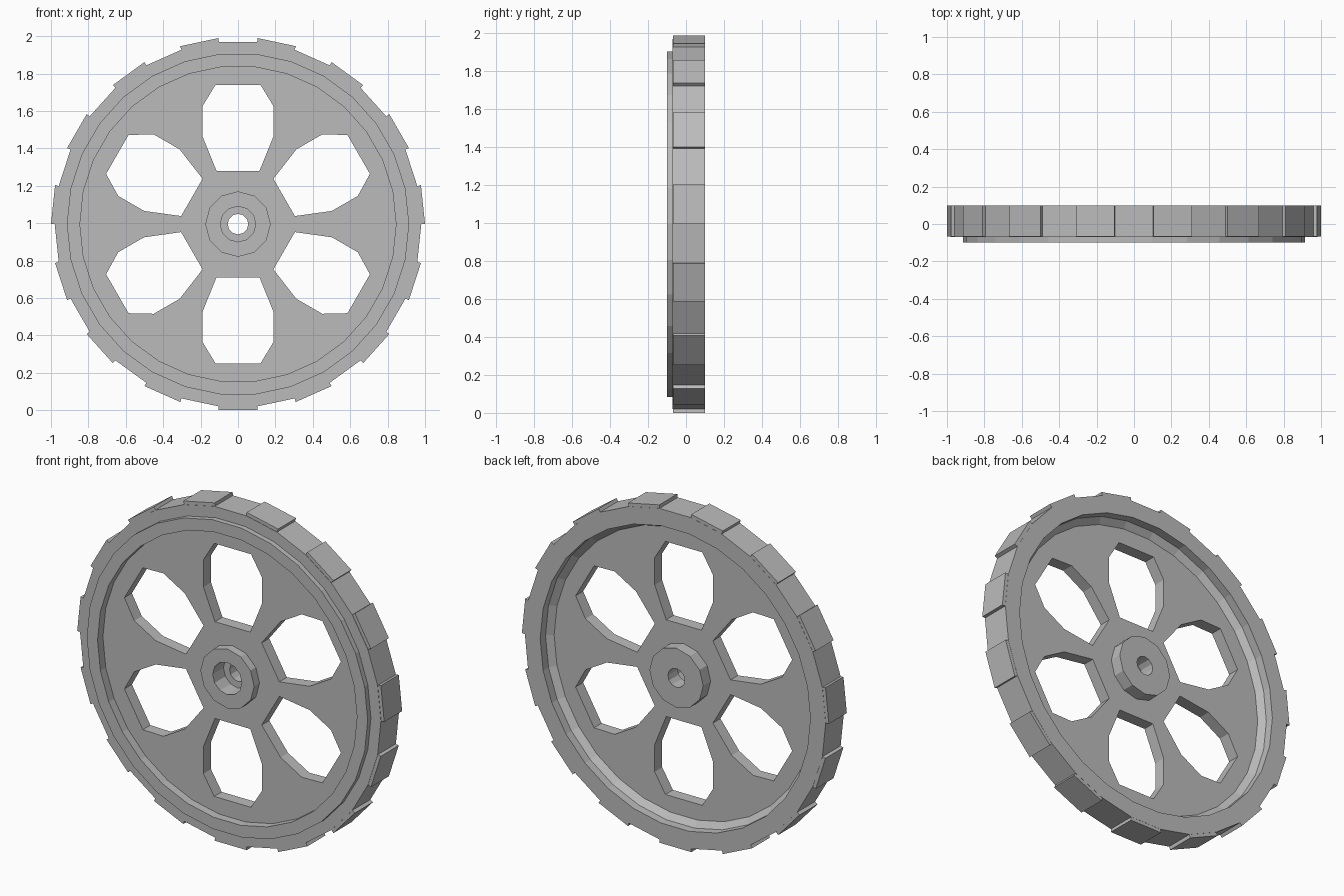
import bpy, bmesh
from math import sin, cos, pi, radians

if "Cube" in bpy.data.objects:
    bpy.data.objects.remove(bpy.data.objects["Cube"], do_unlink=True)

CENTRE = 0.995

grey = bpy.data.materials.new("wheel_grey")
grey.use_nodes = True
colour = (0.5, 0.5, 0.5, 1)
grey.diffuse_color = colour
grey.node_tree.nodes["Principled BSDF"].inputs["Base Color"].default_value = colour


def polar(r, a):
    """Point on the wheel face, angle measured from the top."""
    return r * sin(a), r * cos(a)


def finish(name, bm):
    bmesh.ops.recalc_face_normals(bm, faces=bm.faces)
    mesh = bpy.data.meshes.new(name)
    bm.to_mesh(mesh)
    bm.free()
    mesh.materials.append(grey)
    obj = bpy.data.objects.new(name, mesh)
    obj.location.z = CENTRE
    bpy.context.collection.objects.link(obj)
    return obj


def lathe(name, profile, sides, phase=0.0):
    """Turn a closed (radius, y) profile around the axle."""
    bm = bmesh.new()
    rings = []
    for i in range(sides):
        a = phase + 2 * pi * i / sides
        rings.append([bm.verts.new((r * sin(a), y, r * cos(a))) for r, y in profile])
    n = len(profile)
    for i in range(sides):
        p, q = rings[i], rings[(i + 1) % sides]
        for j in range(n):
            k = (j + 1) % n
            bm.faces.new((p[j], p[k], q[k], q[j]))
    return finish(name, bm)


# Rim with raised front lip and stepped back recess
lathe("rim", [(0.98, -0.07), (0.915, -0.07), (0.915, -0.1), (0.845, -0.1),
              (0.845, 0.02), (0.88, 0.05), (0.88, 0.1), (0.98, 0.1)], 30, radians(6))

# Hub with a wide front bore and narrow axle hole
lathe("hub", [(0.095, -0.1), (0.175, -0.1), (0.175, 0.09),
              (0.055, 0.09), (0.055, 0.0), (0.095, 0.0)], 12)

# Spoked disc: filled outline with six cutouts
half = [(0.115, 0.285), (0.19, 0.47), (0.19, 0.63), (0.12, 0.745)]
cutout = half + [(-x, z) for x, z in reversed(half)]
outlines = [[polar(r, 2 * pi * i / n) for i in range(n)] for r, n in ((0.855, 30), (0.14, 12))]
for i in range(6):
    c, s = cos(i * pi / 3), sin(i * pi / 3)
    outlines.append([(x * c + z * s, z * c - x * s) for x, z in cutout])

curve = bpy.data.curves.new("disc_outline", "CURVE")
curve.dimensions = "2D"
curve.fill_mode = "BOTH"
curve.extrude = 0.035
for pts in outlines:
    spline = curve.splines.new("POLY")
    spline.points.add(len(pts) - 1)
    for p, (x, z) in zip(spline.points, pts):
        p.co = (x, z, 0, 1)
    spline.use_cyclic_u = True
outline = bpy.data.objects.new("disc_outline", curve)
bpy.context.collection.objects.link(outline)
bpy.context.view_layer.update()
bm = bmesh.new()
flat = bpy.data.meshes.new_from_object(outline.evaluated_get(bpy.context.evaluated_depsgraph_get()))
bm.from_mesh(flat)
bpy.data.objects.remove(outline, do_unlink=True)
bmesh.ops.remove_doubles(bm, verts=bm.verts, dist=0.0001)
for v in bm.verts:
    v.co = (v.co.x, v.co.z - 0.015, v.co.y)
for f in bm.faces:
    f.smooth = False
finish("spoked_disc", bm)

# Raised tread blocks on every other rim facet
bm = bmesh.new()
for i in range(15):
    a = radians(12 + 24 * i)
    corners = [polar(r, a + d) for r, d in
               ((0.97, -pi / 30), (1.0, -pi / 30), (1.0, pi / 30), (0.97, pi / 30))]
    front = bm.faces.new([bm.verts.new((x, -0.068, z)) for x, z in corners])
    block = bmesh.ops.extrude_face_region(bm, geom=[front])["geom"]
    bmesh.ops.translate(bm, vec=(0, 0.167, 0),
                        verts=[v for v in block if isinstance(v, bmesh.types.BMVert)])
finish("treads", bm)
